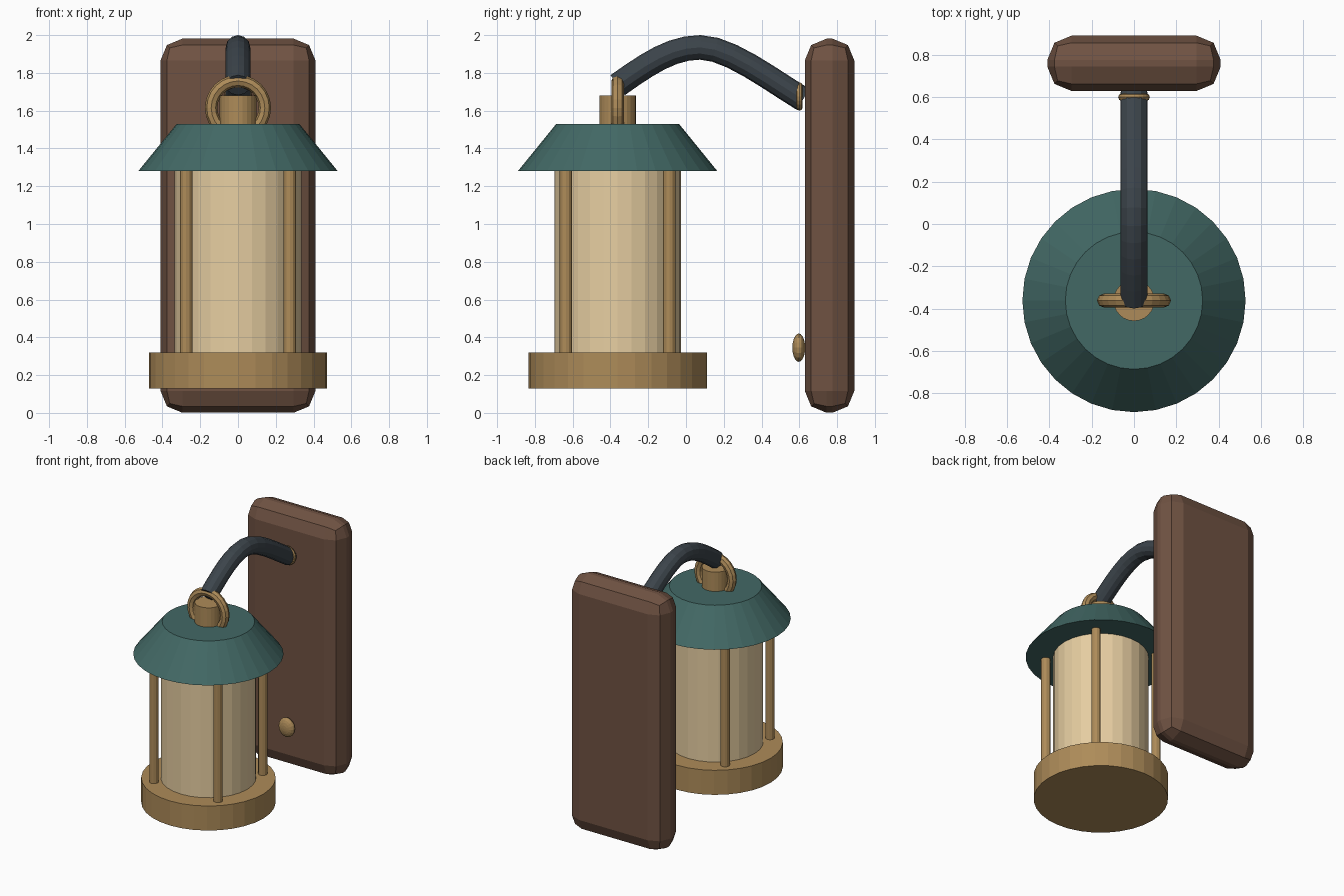
import bpy
from math import pi, cos, sin

if "Cube" in bpy.data.objects:
    bpy.data.objects.remove(bpy.data.objects["Cube"])

LY = -0.362  # y of the lantern axis


def material(name, rgb):
    m = bpy.data.materials.new(name)
    m.diffuse_color = (*rgb, 1)
    m.use_nodes = True
    m.node_tree.nodes["Principled BSDF"].inputs["Base Color"].default_value = m.diffuse_color
    return m


WOOD = material("dark_wood", (0.16, 0.085, 0.055))
BRASS = material("brass", (0.42, 0.26, 0.10))
TEAL = material("teal_paint", (0.055, 0.14, 0.13))
CREAM = material("cream_glass", (0.80, 0.62, 0.36))
IRON = material("dark_iron", (0.045, 0.058, 0.07))


def finish(name, mat):
    ob = bpy.context.object
    ob.name = name
    ob.data.materials.append(mat)
    return ob


def drum(name, mat, sides, r_low, r_top, z0, z1, x=0, y=LY):
    bpy.ops.mesh.primitive_cone_add(vertices=sides, radius1=r_low, radius2=r_top,
                                    depth=z1 - z0, location=(x, y, (z0 + z1) / 2))
    return finish(name, mat)


def ring(name, major, minor, y, z, segs, minor_segs):
    bpy.ops.mesh.primitive_torus_add(major_radius=major, minor_radius=minor,
                                     major_segments=segs, minor_segments=minor_segs,
                                     location=(0, y, z), rotation=(pi / 2, 0, 0))
    return finish(name, BRASS)


# Wall plate with a wide two-step bevel
bpy.ops.mesh.primitive_cube_add(size=1, location=(0, 0.76, 0.991))
plate = finish("wall_plate", WOOD)
plate.scale = (0.82, 0.262, 1.98)
bpy.ops.object.transform_apply(location=False, rotation=False, scale=True)
bevel = plate.modifiers.new("bevel", "BEVEL")
bevel.width = 0.115
bevel.segments = 2

# Lantern body
drum("lantern_base", BRASS, 32, 0.472, 0.472, 0.13, 0.32)
drum("glass", CREAM, 28, 0.335, 0.335, 0.31, 1.29)
drum("roof", TEAL, 32, 0.528, 0.325, 1.28, 1.53)
drum("roof_cap", BRASS, 24, 0.097, 0.097, 1.52, 1.68)
for i in range(4):
    a = pi / 4 + i * pi / 2
    drum(f"post_{i + 1}", BRASS, 12, 0.033, 0.033, 0.31, 1.29,
         0.388 * cos(a), LY + 0.388 * sin(a))

# Hanging ring and wall collar
ring("hanging_ring", 0.142, 0.033, LY, 1.615, 24, 8)
ring("wall_collar", 0.057, 0.018, 0.60, 1.675, 20, 8)

# Curved arm: (left handle, point, right handle) as y, z pairs
path = [((-0.45, 1.67), (-0.362, 1.735), (-0.20, 1.85)),
        ((-0.075, 1.935), (0.075, 1.935), (0.225, 1.935)),
        ((0.44, 1.77), (0.62, 1.66), (0.70, 1.61))]
curve = bpy.data.curves.new("arm", "CURVE")
curve.dimensions = "3D"
curve.bevel_depth = 0.065
curve.bevel_resolution = 4
curve.resolution_u = 6
curve.use_fill_caps = True
spline = curve.splines.new("BEZIER")
spline.use_smooth = False
spline.bezier_points.add(len(path) - 1)
for bp, (l, c, r) in zip(spline.bezier_points, path):
    bp.handle_left_type = bp.handle_right_type = "FREE"
    bp.handle_left, bp.co, bp.handle_right = (0, *l), (0, *c), (0, *r)
curve.materials.append(IRON)
arm = bpy.data.objects.new("arm", curve)
bpy.context.collection.objects.link(arm)

# Flattened knob low on the plate
bpy.ops.mesh.primitive_uv_sphere_add(segments=16, ring_count=10, radius=1,
                                     location=(0, 0.597, 0.345), rotation=(pi / 2, 0, 0))
knob = finish("knob", BRASS)
knob.scale = (0.066, 0.075, 0.034)
